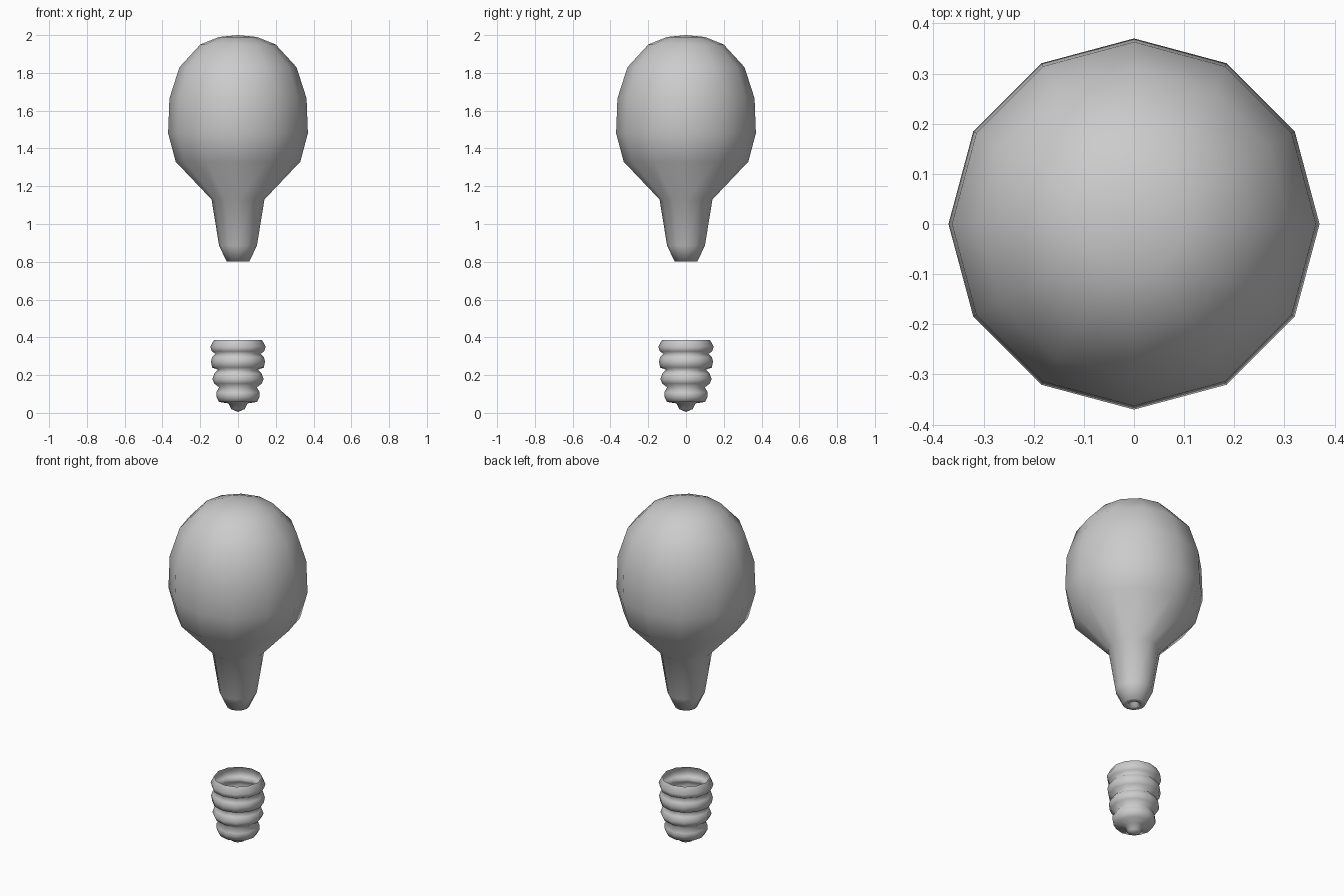
import bpy
from math import cos, sin, tau

cube = bpy.data.objects.get("Cube")
if cube:
    bpy.data.objects.remove(cube)

SIDES = 12

grey = bpy.data.materials.new("plain grey")
grey.use_nodes = True
grey.diffuse_color = (0.6, 0.6, 0.6, 1)
grey.node_tree.nodes["Principled BSDF"].inputs["Base Color"].default_value = (0.6, 0.6, 0.6, 1)


def lathe(name, profile):
    """Turn a bottom-to-top (radius, height) profile; radius 0 makes a pole."""
    verts, faces, rings = [], [], []
    for r, z in profile:
        start, count = len(verts), SIDES if r else 1
        verts += [(r * cos(tau * i / SIDES), r * sin(tau * i / SIDES), z) for i in range(count)]
        rings.append([start + i % count for i in range(SIDES)])
    for low, high in zip(rings, rings[1:]):
        for i in range(SIDES):
            j = (i + 1) % SIDES
            faces.append(tuple(dict.fromkeys((low[i], low[j], high[j], high[i]))))
    mesh = bpy.data.meshes.new(name)
    mesh.from_pydata(verts, [], faces)
    mesh.materials.append(grey)
    mesh.shade_smooth()
    obj = bpy.data.objects.new(name, mesh)
    bpy.context.collection.objects.link(obj)
    return obj


# Glass envelope with a small recess under the neck
lathe("glass_bulb", [
    (0, 0.83), (0.025, 0.825), (0.03, 0.802), (0.06, 0.802), (0.10, 0.885),
    (0.14, 1.13), (0.33, 1.33), (0.37, 1.48), (0.363, 1.665),
    (0.31, 1.83), (0.20, 1.95), (0.10, 1.99), (0, 2.0)])

# Threaded cap, open at the top, with the contact tip below
lathe("screw_cap", [
    (0, 0.005), (0.035, 0.02), (0.05, 0.05), (0.10, 0.058),
    (0.115, 0.085), (0.115, 0.108), (0.10, 0.135),
    (0.125, 0.155), (0.136, 0.178), (0.125, 0.208), (0.105, 0.228),
    (0.137, 0.24), (0.143, 0.272), (0.137, 0.295), (0.12, 0.313),
    (0.138, 0.325), (0.146, 0.35), (0.127, 0.387)])
